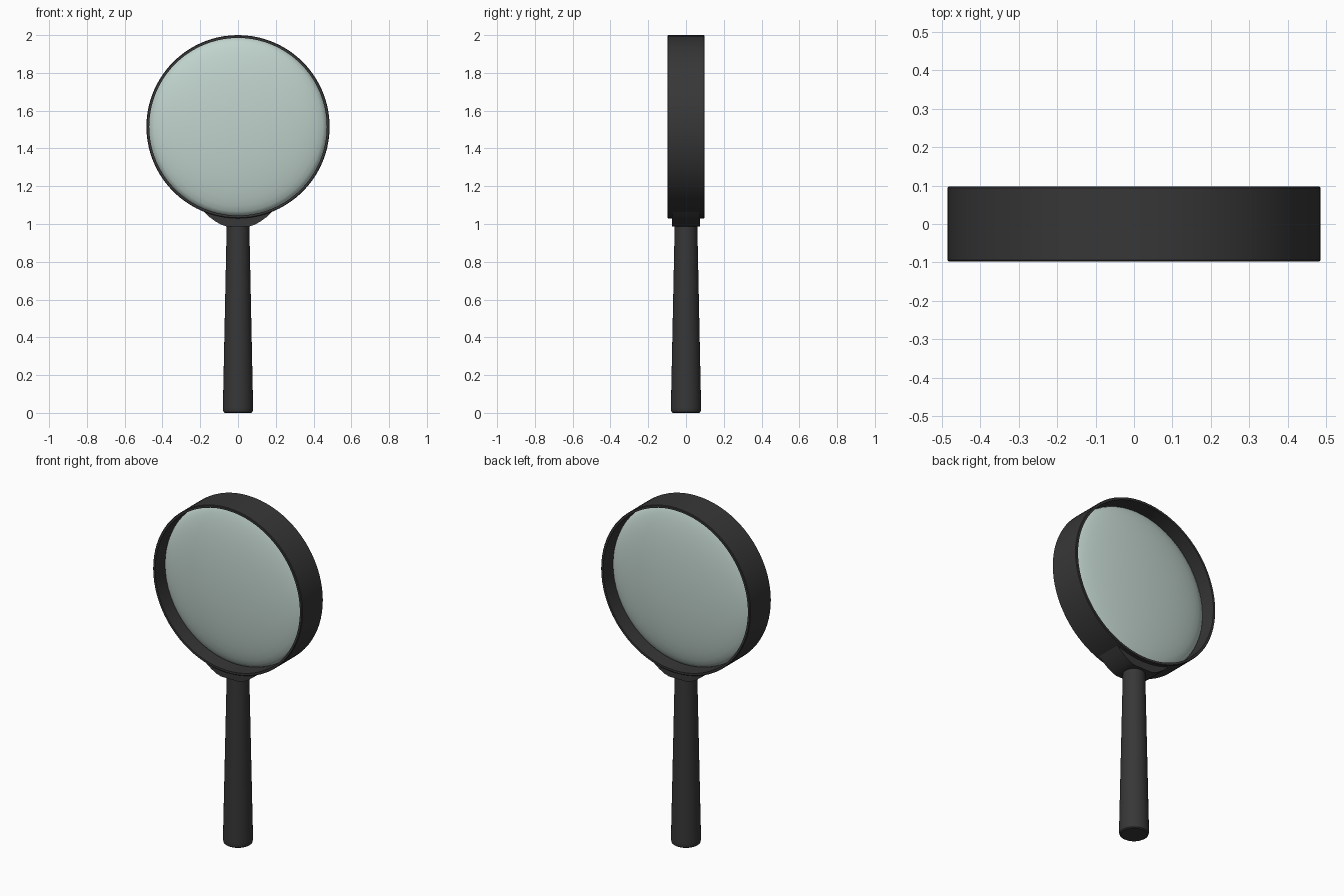
import bpy, bmesh, math

if "Cube" in bpy.data.objects:
    bpy.data.objects.remove(bpy.data.objects["Cube"])

CZ = 1.515          # height of the lens centre


def material(name, colour):
    m = bpy.data.materials.new(name)
    m.diffuse_color = colour
    m.use_nodes = True
    m.node_tree.nodes["Principled BSDF"].inputs["Base Color"].default_value = m.diffuse_color
    return m


BLACK = material("black plastic", (0.038, 0.038, 0.038, 1.0))
GLASS = material("pale green glass", (0.53, 0.65, 0.61, 0.75))


def finish(name, bm, mat, angle=35):
    bmesh.ops.recalc_face_normals(bm, faces=bm.faces)
    me = bpy.data.meshes.new(name)
    bm.to_mesh(me)
    bm.free()
    me.materials.append(mat)
    ob = bpy.data.objects.new(name, me)
    bpy.context.collection.objects.link(ob)
    bpy.ops.object.select_all(action='DESELECT')
    ob.select_set(True)
    bpy.context.view_layer.objects.active = ob
    bpy.ops.object.shade_smooth_by_angle(angle=math.radians(angle))
    return ob


def lathe(name, profile, mat, segs, closed=False, about_y=False):
    """Spin (radius, height) points about z, or about y through the lens centre."""
    bm = bmesh.new()
    rings = []
    for r, h in profile:
        ring = []
        for i in range(1 if r == 0 else segs):
            a = 2 * math.pi * i / segs
            c, s = r * math.cos(a), r * math.sin(a)
            ring.append(bm.verts.new((c, h, CZ + s) if about_y else (c, s, h)))
        rings.append(ring)
    pairs = list(zip(rings, rings[1:]))
    if closed:
        pairs.append((rings[-1], rings[0]))
    for a, b in pairs:
        for i in range(segs):
            j = (i + 1) % segs
            if len(a) == 1:
                bm.faces.new((a[0], b[i], b[j]))
            elif len(b) == 1:
                bm.faces.new((a[i], a[j], b[0]))
            else:
                bm.faces.new((a[i], a[j], b[j], b[i]))
    return finish(name, bm, mat)


# Rim: a thin deep band around the lens
R, RI, D, B = 0.485, 0.47, 0.097, 0.003
lathe("rim", [(RI, -D), (R - B, -D), (R, -D + B), (R, D - B), (R - B, D), (RI, D)],
      BLACK, 80, closed=True, about_y=True)

# Lens: flattened ellipsoid filling the rim
N = 20
lens = []
for k in range(N + 1):
    t = math.pi * k / N
    lens.append((0 if k in (0, N) else 0.471 * math.sin(t), -0.08 * math.cos(t)))
lathe("lens", lens, GLASS, 64, about_y=True)

# Handle: tapered round grip with a softened base
lathe("handle", [(0, 0), (0.07, 0), (0.077, 0.005), (0.08, 0.018), (0.08, 0.03),
                 (0.06, 0.99), (0.06, 1.0), (0, 1.0)], BLACK, 32)

# Neck: curved saddle joining the handle to the rim
outline = [(-0.06, 0.987), (0.06, 0.987), (0.09, 0.997), (0.12, 1.014), (0.15, 1.036), (0.18, 1.066)]
for k in range(13):
    x = 0.18 - 0.36 * k / 12
    outline.append((x, CZ - math.sqrt(0.478 ** 2 - x * x)))
outline += [(-x, z) for x, z in reversed(outline[2:6])]
bm = bmesh.new()
face = bm.faces.new([bm.verts.new((x, -0.075, z)) for x, z in outline])
ext = bmesh.ops.extrude_face_region(bm, geom=[face], use_keep_orig=True)
for v in ext["geom"]:
    if isinstance(v, bmesh.types.BMVert):
        v.co.y = 0.075
finish("neck", bm, BLACK)
